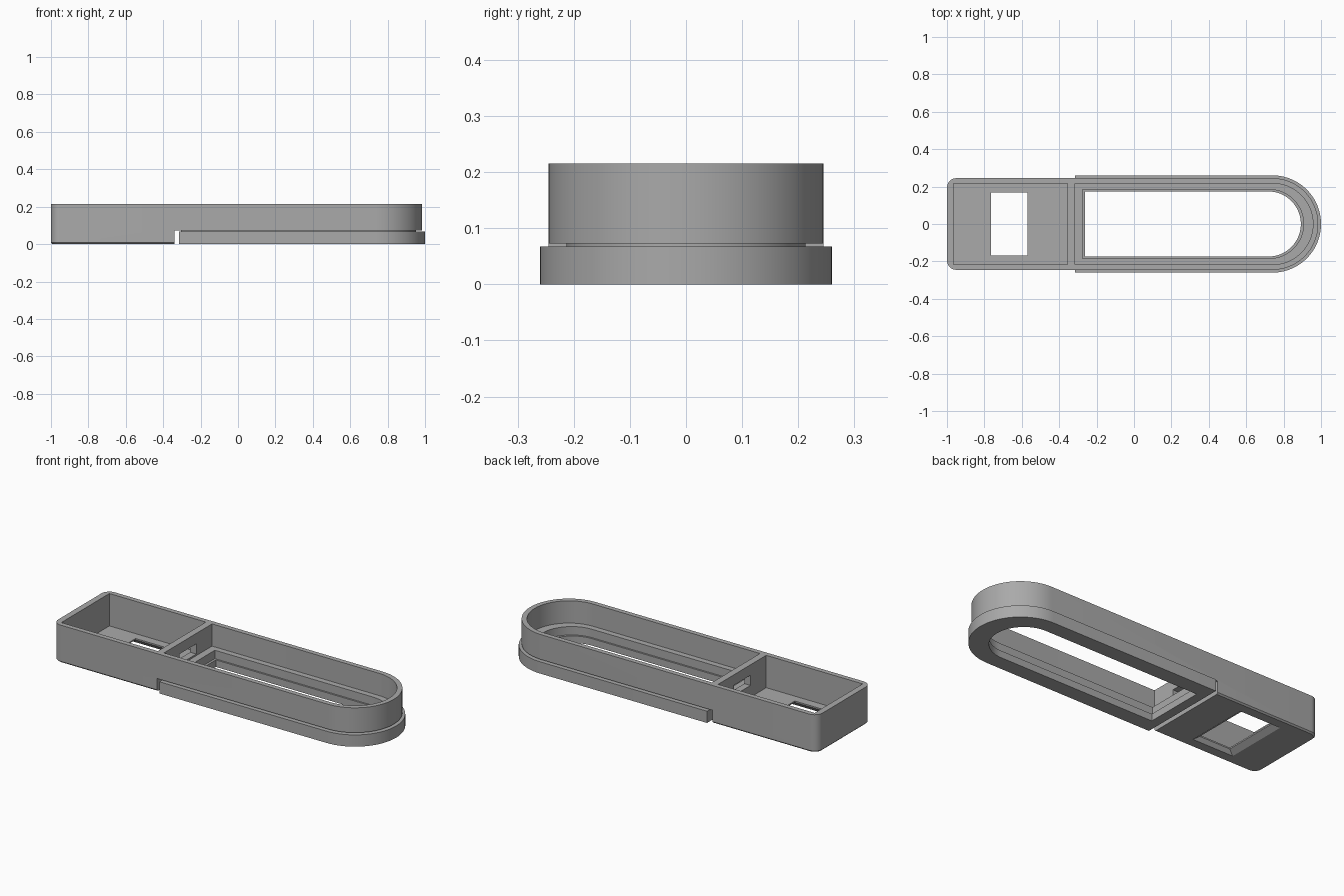
import bpy, bmesh
from math import sin, cos, pi, radians

cube = bpy.data.objects.get("Cube")
if cube:
    bpy.data.objects.remove(cube)

grey = bpy.data.materials.new("plain grey")
grey.use_nodes = True
COLOUR = (0.4, 0.4, 0.4, 1)
grey.diffuse_color = COLOUR
grey.node_tree.nodes["Principled BSDF"].inputs["Base Color"].default_value = COLOUR


def arc(cx, cy, r, start, end, n):
    angles = [start + (end - start) * i / n for i in range(n + 1)]
    return [(cx + r * cos(a), cy + r * sin(a)) for a in angles]


def tongue(x0, cx, r, corner=0.0):
    """Outline with a half-round +x end and an optionally rounded square end."""
    pts = arc(cx, 0, r, -pi / 2, pi / 2, 48)
    if corner:
        pts += arc(x0 + corner, r - corner, corner, pi / 2, pi, 8)
        pts += arc(x0 + corner, corner - r, corner, pi, 1.5 * pi, 8)
    else:
        pts += [(x0, r), (x0, -r)]
    return pts


def rect(x0, x1, h):
    return [(x0, -h), (x1, -h), (x1, h), (x0, h)]


def loft(name, layers):
    """Solid through matching outlines, given as (z, outline)."""
    bm = bmesh.new()
    rings = [[bm.verts.new((x, y, z)) for x, y in pts] for z, pts in layers]
    n = len(rings[0])
    for low, high in zip(rings, rings[1:]):
        for i in range(n):
            j = (i + 1) % n
            bm.faces.new((low[i], low[j], high[j], high[i]))
    bm.faces.new(rings[0][::-1])
    bm.faces.new(rings[-1])
    bmesh.ops.recalc_face_normals(bm, faces=bm.faces)
    mesh = bpy.data.meshes.new(name)
    bm.to_mesh(mesh)
    bm.free()
    mesh.materials.append(grey)
    ob = bpy.data.objects.new(name, mesh)
    bpy.context.collection.objects.link(ob)
    return ob


def prism(name, pts, z0, z1):
    return loft(name, [(z0, pts), (z1, pts)])


def cut(ob, cutters):
    bpy.context.view_layer.objects.active = ob
    for cutter in cutters:
        cutter.hide_render = True
        mod = ob.modifiers.new("cut", 'BOOLEAN')
        mod.operation = 'DIFFERENCE'
        mod.solver = 'EXACT'
        mod.object = cutter
        bpy.ops.object.modifier_apply(modifier=mod.name)
        bpy.data.objects.remove(cutter)


def finish(ob):
    bpy.ops.object.select_all(action='DESELECT')
    ob.select_set(True)
    bpy.context.view_layer.objects.active = ob
    bpy.ops.object.shade_smooth_by_angle(angle=radians(30))


# Tray body with a fine chamfer under its rim
END = 0.74
LEDGE, GAP_TOP, GAP_BOTTOM = 0.088, 0.073, 0.067
outer = tongue(-1, END, 0.245, 0.05)
body = loft("tray_body", [
    (0, tongue(-0.992, END, 0.237, 0.042)),
    (0.008, outer),
    (0.215, outer)])
cut(body, [
    # room for the base frame and the slot beside it
    prism("frame_space", rect(-0.34, 1.2, 0.4), -0.1, GAP_TOP),
    # square compartment
    prism("square_compartment", rect(-0.965, -0.355, 0.217), 0.03, 0.4),
    # long compartment and its floor opening
    prism("long_compartment", tongue(-0.316, END, 0.217), LEDGE, 0.4),
    prism("floor_opening", tongue(-0.275, 0.723, 0.184), 0.02, 0.3),
    # window flaring out underneath
    loft("window_flare", [(-0.002, rect(-0.8, -0.535, 0.185)),
                          (0.022, rect(-0.765, -0.57, 0.168)),
                          (0.1, rect(-0.765, -0.57, 0.168))]),
    # small opening through the divider
    prism("divider_opening", rect(-0.4, -0.29, 0.075), 0.097, 0.155)])
finish(body)

# Base frame, stepped around its opening
frame = prism("base_frame", tongue(-0.315, END, 0.26), 0, GAP_BOTTOM)
cut(frame, [
    prism("upper_step", tongue(-0.275, 0.723, 0.184), 0.04, 0.2),
    prism("lower_step", tongue(-0.262, 0.718, 0.174), -0.1, 0.1)])
finish(frame)

# Recessed neck joining frame and tray
neck = prism("joining_neck", tongue(-0.305, END, 0.213), GAP_BOTTOM, GAP_TOP)
cut(neck, [prism("neck_opening", tongue(-0.275, 0.723, 0.184), 0, 0.2)])
finish(neck)
